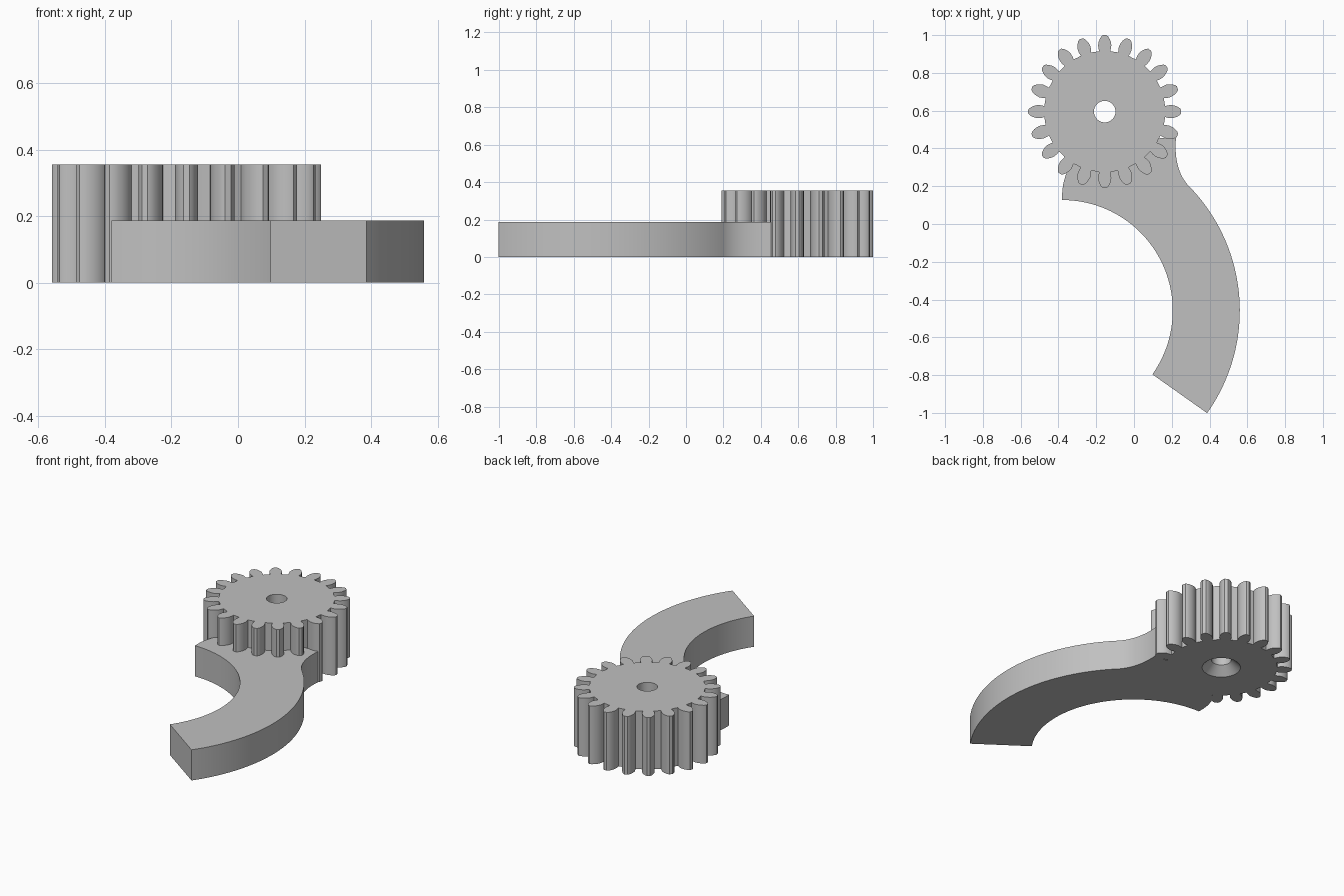
import bpy, bmesh, math
from mathutils import Vector

cube = bpy.data.objects.get("Cube")
if cube:
    bpy.data.objects.remove(cube, do_unlink=True)

GEAR_CENTRE = (-0.155, 0.595)
GEAR_HEIGHT, ARM_HEIGHT = 0.355, 0.187
TEETH = 20

grey = bpy.data.materials.new("plain grey")
grey.use_nodes = True
colour = (0.53, 0.53, 0.53, 1)
grey.diffuse_color = colour
grey.node_tree.nodes["Principled BSDF"].inputs["Base Color"].default_value = colour


def ring(bm, points, z):
    verts = [bm.verts.new((x, y, z)) for x, y in points]
    edges = [bm.edges.new((v, verts[i - 1])) for i, v in enumerate(verts)]
    return verts, edges


def wall(bm, low, high):
    for i in range(len(low)):
        bm.faces.new((low[i - 1], low[i], high[i], high[i - 1]))


def finish(name, bm, location=(0, 0, 0)):
    bmesh.ops.recalc_face_normals(bm, faces=bm.faces)
    mesh = bpy.data.meshes.new(name)
    bm.to_mesh(mesh)
    bm.free()
    mesh.materials.append(grey)
    obj = bpy.data.objects.new(name, mesh)
    obj.location = location
    bpy.context.collection.objects.link(obj)
    bpy.ops.object.select_all(action='DESELECT')
    obj.select_set(True)
    bpy.context.view_layer.objects.active = obj
    bpy.ops.object.shade_smooth_by_angle(angle=math.radians(30))
    return obj


def arc(cx, cy, r, start, end, n):
    return [(cx + r * math.cos(math.radians(start + (end - start) * i / n)),
             cy + r * math.sin(math.radians(start + (end - start) * i / n)))
            for i in range(n + 1)]


def bezier(p0, p1, p2, n):
    a, b, c = Vector(p0), Vector(p1), Vector(p2)
    return [tuple(a * (1 - t) ** 2 + b * 2 * t * (1 - t) + c * t * t)
            for t in (i / n for i in range(n + 1))]


# Gear: rounded teeth, narrow at the root, with a countersunk bore
half_tooth = [(0.32, 0.029), (0.335, 0.033), (0.352, 0.035), (0.37, 0.032),
              (0.385, 0.026), (0.398, 0.018), (0.405, 0.009)]
tooth = [(r, -w) for r, w in half_tooth] + [(r, w) for r, w in reversed(half_tooth)]
outline = []
for i in range(TEETH):
    a = math.tau * i / TEETH
    c, s = math.cos(a), math.sin(a)
    outline += [(x * c - y * s, x * s + y * c) for x, y in tooth]
    mid = a + math.pi / TEETH
    outline.append((0.32 * math.cos(mid), 0.32 * math.sin(mid)))

bm = bmesh.new()
low, low_edges = ring(bm, outline, 0)
high, high_edges = ring(bm, outline, GEAR_HEIGHT)
sink, sink_edges = ring(bm, arc(0, 0, 0.11, 0, 352.5, 47), 0)
neck, _ = ring(bm, arc(0, 0, 0.057, 0, 352.5, 47), 0.05)
bore, bore_edges = ring(bm, arc(0, 0, 0.057, 0, 352.5, 47), GEAR_HEIGHT)
wall(bm, low, high)
wall(bm, sink, neck)
wall(bm, neck, bore)
bmesh.ops.triangle_fill(bm, edges=low_edges + sink_edges, use_beauty=True)
bmesh.ops.triangle_fill(bm, edges=high_edges + bore_edges, use_beauty=True)
finish("gear", bm, (*GEAR_CENTRE, 0))

# Curved arm: two concentric arcs, flaring into the underside of the gear
cx, cy = -0.38, -0.458
profile = arc(cx, cy, 0.585, 90, -35.3, 48)
profile += arc(cx, cy, 0.94, -35.3, 44, 40)
profile += bezier((0.295, 0.195), (0.208, 0.285), (0.222, 0.455), 14)[1:]
profile += [(0.10, 0.455), (-0.28, 0.34)]
profile += bezier((-0.342, 0.305), (-0.378, 0.23), (-0.38, 0.165), 6)

bm = bmesh.new()
low, low_edges = ring(bm, profile, 0)
high, high_edges = ring(bm, profile, ARM_HEIGHT)
wall(bm, low, high)
bmesh.ops.triangle_fill(bm, edges=low_edges, use_beauty=True)
bmesh.ops.triangle_fill(bm, edges=high_edges, use_beauty=True)
finish("curved_arm", bm)
